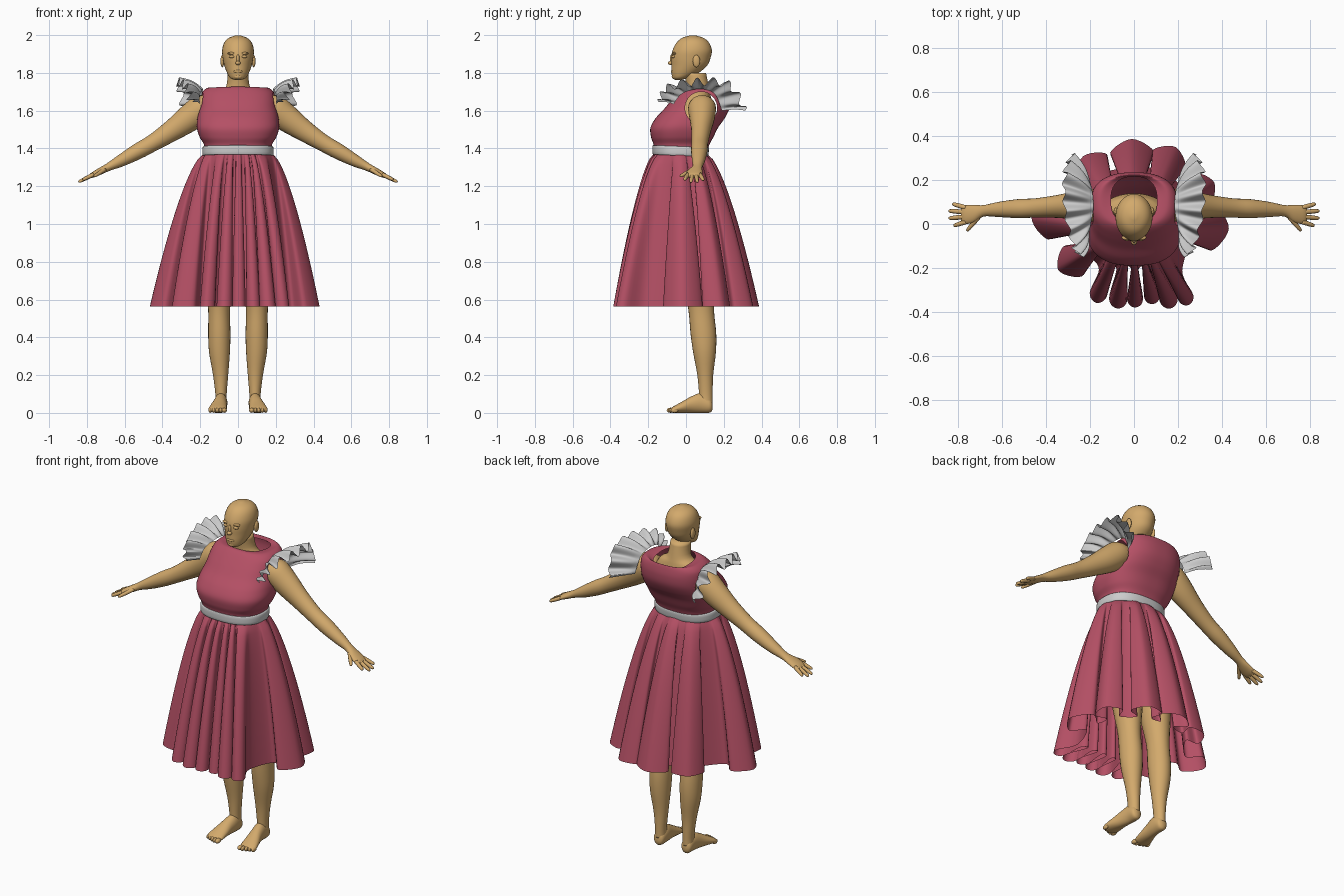
import bpy, bmesh, math
from mathutils import Vector as V

if "Cube" in bpy.data.objects:
    bpy.data.objects.remove(bpy.data.objects["Cube"])


def material(name, rgb):
    m = bpy.data.materials.new(name)
    m.diffuse_color = (*rgb, 1)
    m.use_nodes = True
    m.node_tree.nodes["Principled BSDF"].inputs["Base Color"].default_value = m.diffuse_color
    return m


SKIN = material("skin", (0.65, 0.40, 0.15))
ROSE = material("rose_cloth", (0.46, 0.08, 0.13))
X, Y, Z = V((1, 0, 0)), V((0, 1, 0)), V((0, 0, 1))


def spline(pts, per, closed=False):
    """Catmull-Rom through tuples of any length."""
    n, out = len(pts), []
    for i in range(n if closed else n - 1):
        ids = [(i + k) % n if closed else min(max(i + k, 0), n - 1) for k in (-1, 0, 1, 2)]
        a, b, c, d = (pts[j] for j in ids)
        for s in range(per):
            t = s / per
            out.append(tuple(0.5 * (2*q + (r - p)*t + (2*p - 5*q + 4*r - w)*t*t
                       + (3*q - p - 3*r + w)*t**3) for p, q, r, w in zip(a, b, c, d)))
    return out if closed else out + [tuple(pts[-1])]


def grid(name, rows, mat=None, wrap=True, caps=False, mirror=False):
    """Skin a list of point rows into a smooth surface."""
    n = len(rows[0])
    verts = [p for row in rows for p in row]
    faces = [(i*n + j, i*n + (j+1) % n, (i+1)*n + (j+1) % n, (i+1)*n + j)
             for i in range(len(rows) - 1) for j in range(n if wrap else n - 1)]
    if caps:
        faces += [tuple(reversed(range(n))), tuple(range(len(verts) - n, len(verts)))]
    me = bpy.data.meshes.new(name)
    me.from_pydata(verts, [], faces)
    bm = bmesh.new()
    bm.from_mesh(me)
    bmesh.ops.recalc_face_normals(bm, faces=bm.faces)
    bm.to_mesh(me)
    bm.free()
    me.polygons.foreach_set("use_smooth", [True] * len(me.polygons))
    if mat:
        me.materials.append(mat)
    ob = bpy.data.objects.new(name, me)
    bpy.context.collection.objects.link(ob)
    if mirror:
        ob.modifiers.new("mirror", "MIRROR").use_clip = False
    return ob


def loft(name, rings, mat=SKIN, u=X, v=Y, n=24, per=4, power=2.0, caps=True, mirror=False):
    """Rings are (x, y, z, radius_u, radius_v, lift at +v)."""
    rows = []
    for r in spline([(*r, 0)[:6] if len(r) == 5 else r for r in rings], per):
        row = []
        for j in range(n):
            a = 2 * math.pi * j / n
            c, s = math.cos(a), math.sin(a)
            c = math.copysign(abs(c) ** (2 / power), c)
            s = math.copysign(abs(s) ** (2 / power), s)
            row.append(V(r[:3]) + u * (r[3] * c) + v * (r[4] * s) + Z * (r[5] * s))
        rows.append(row)
    return grid(name, rows, mat, caps=caps, mirror=mirror)


def blob(name, loc, size, mirror=True):
    rows = [[V(loc) + V((size[0]*math.cos(b)*math.cos(a), size[1]*math.cos(b)*math.sin(a), size[2]*math.sin(b)))
             for a in (2*math.pi*j/14 for j in range(14))]
            for b in (math.pi*(i/8 - 0.5)*0.98 for i in range(9))]
    return grid(name, rows, SKIN, caps=True, mirror=mirror)


# Head, face and torso
loft("head", [(0, -.045, 1.762, .012, .010), (0, -.030, 1.772, .040, .040), (0, -.005, 1.80, .058, .072),
              (0, .018, 1.84, .073, .095), (0, .026, 1.88, .081, .104), (0, .033, 1.92, .084, .104),
              (0, .036, 1.96, .073, .086), (0, .036, 1.985, .049, .057), (0, .036, 1.999, .010, .012)], n=32)
blob("nose", (0, -.079, 1.852), (.014, .017, .011), False)
blob("nose_bridge", (0, -.073, 1.872), (.009, .013, .028), False)
blob("lips", (0, -.069, 1.808), (.025, .012, .009), False)
blob("chin", (0, -.060, 1.780), (.024, .016, .014), False)
blob("eye", (.032, -.066, 1.886), (.016, .011, .008))
blob("brow", (.033, -.062, 1.903), (.024, .012, .007))
blob("ear", (.083, .055, 1.862), (.010, .020, .033))
loft("torso", [(0, .04, .88, .12, .09), (0, .03, 1.0, .165, .125), (0, .0, 1.15, .17, .13),
               (0, -.03, 1.375, .165, .125), (0, -.02, 1.50, .19, .145), (0, .03, 1.60, .17, .11),
               (0, .06, 1.68, .12, .07), (0, .062, 1.72, .066, .06), (0, .048, 1.80, .054, .058)], n=32)

# Arms, palms and fingers
ARM_V = V((.48, 0, .88))
loft("arm", [(.13, .085, 1.635, .06, .05), (.19, .085, 1.612, .074, .075), (.26, .085, 1.56, .066, .072),
             (.35, .08, 1.495, .052, .057), (.45, .073, 1.430, .044, .045), (.53, .07, 1.385, .043, .042),
             (.62, .066, 1.335, .034, .032), (.685, .06, 1.302, .026, .021), (.73, .047, 1.279, .040, .018),
             (.77, .043, 1.259, .043, .014), (.785, .043, 1.251, .034, .008)], u=Y, v=ARM_V, mirror=True)
fingers = {"index": ((.765, .010, 1.262), (.822, -.008, 1.234)), "middle": ((.77, .033, 1.259), (.845, .026, 1.222)),
           "ring": ((.77, .054, 1.259), (.845, .060, 1.222)), "little": ((.765, .074, 1.262), (.828, .092, 1.232)),
           "thumb": ((.705, .035, 1.288), (.762, -.032, 1.252))}
for key, (a, b) in fingers.items():
    a, b = V(a), V(b)
    d = (b - a).normalized()
    side = d.cross(ARM_V).normalized()
    loft(key + "_finger", [(*a.lerp(b, t), r, r) for t, r in ((0, .011), (.5, .0105), (.9, .008), (1, .002))],
         u=side, v=side.cross(d), n=10, per=3, mirror=True)

# Legs, feet and toes
loft("leg", [(.09, .105, .05, .030, .036), (.09, .105, .10, .030, .036), (.092, .102, .20, .040, .042),
             (.098, .098, .32, .055, .060), (.099, .092, .42, .059, .068), (.100, .080, .55, .058, .068),
             (.098, .065, .70, .075, .085), (.095, .05, .85, .088, .100), (.09, .04, .98, .085, .105)], mirror=True)
loft("foot", [(.09, .141, .035, .010, .013), (.09, .128, .040, .030, .038), (.09, .08, .052, .034, .052),
              (.096, .03, .044, .037, .044), (.104, -.02, .030, .045, .030), (.109, -.06, .019, .048, .019),
              (.110, -.078, .015, .036, .012)], u=X, v=Z, mirror=True)
for i in range(5):
    blob(f"toe_{i + 1}", (.073 + i*.0185, -.082 + .007*max(i - 1, 0), .014), (.014 if i == 0 else .0095, .021, .0135))

# Bodice, with armholes cut out and their rims trued to an ellipse
bodice = loft("bodice", [(0, -.03, 1.375, .178, .140), (0, -.024, 1.42, .180, .148), (0, -.020, 1.46, .203, .165),
                         (0, -.009, 1.51, .218, .179), (0, .022, 1.56, .215, .183), (0, .057, 1.61, .206, .172),
                         (0, .080, 1.66, .200, .155), (0, .095, 1.70, .188, .135), (0, .103, 1.722, .155, .119),
                         (0, .108, 1.715, .105, .107, -.012)], ROSE, n=112, per=7, power=2.5, caps=False)
HOLE = V((0, .080, 1.615))
HR = (.085, .085)
bm = bmesh.new()
bm.from_mesh(bodice.data)


def hole_dist(p):
    return math.hypot((p.y - HOLE.y) / HR[0], (p.z - HOLE.z) / HR[1])


cut = [f for f in bm.faces if abs(f.calc_center_median().x) > .13 and hole_dist(f.calc_center_median()) < 1]
bmesh.ops.delete(bm, geom=cut, context="FACES")
for vert in bm.verts:
    if vert.is_boundary and abs(vert.co.x) > .125 and vert.co.z > 1.45:
        k = hole_dist(vert.co)
        vert.co.y = HOLE.y + (vert.co.y - HOLE.y) / k
        vert.co.z = HOLE.z + (vert.co.z - HOLE.z) / k
bm.to_mesh(bodice.data)
bm.free()

# Waistband
loft("waistband", [(0, -.03, 1.362, .180, .140, -.006), (0, -.03, 1.366, .188, .147, -.006),
                   (0, -.028, 1.406, .187, .150, -.006), (0, -.028, 1.411, .178, .145, -.006)],
     None, n=64, per=3, power=2.4, caps=False)

# Skirt: looped folds (tip x, tip y, half width, depth, direction bias), anticlockwise from front left
folds = [(-.17, -.36, .040, .15, .4), (-.075, -.385, .042, .18, .4), (.005, -.38, .036, .17, .4),
         (.085, -.365, .036, .16, .4), (.165, -.385, .042, .18, .4), (.245, -.37, .036, .16, .4),
         (.432, -.02, .105, .15, 1), (.365, .19, .080, .12, 1), (.19, .35, .085, .12, 1),
         (-.01, .387, .100, .12, 1), (-.23, .31, .090, .11, 1), (-.467, .03, .095, .16, 1),
         (-.345, -.21, .080, .15, 1)]
ctrl, angles = [], []
for tx, ty, w, depth, k in folds:
    d = V((tx * k, ty)).normalized()
    p, tip = V((-d.y, d.x)), V((tx, ty))
    side = tip - d * min(w, depth * .5)
    neck = tip - d * depth
    ctrl += [tuple(q) for q in (neck - p*w*.45, side - p*w, tip, side + p*w, neck + p*w*.45)]
    a = math.atan2(ty + .03, tx)
    while angles and a < angles[-1]:
        a += 2 * math.pi
    angles.append(a)
PER = 6
hem = spline(ctrl, PER, True)


def waist(s):
    pos = s / (5 * PER) - .4
    i = math.floor(pos)
    n = len(angles)
    full = [angles[j % n] + 2 * math.pi * (j // n) for j in (i, i + 1)]
    a = full[0] + (full[1] - full[0]) * (pos - i)
    return V((.182 * math.cos(a), -.03 + .141 * math.sin(a)))


rows = []
for i in range(29):
    t = i / 28
    row = []
    for s, h in enumerate(hem):
        xy = waist(s).lerp(V(h), t ** .66)
        row.append((xy.x, xy.y, 1.372 - .81 * t))
    rows.append(row)
grid("skirt", rows, ROSE)

# Shoulder ruffles: a pleated fan between the armhole seam and a wide outer arc
inner = spline([(.205, -.065, 1.635), (.20, -.02, 1.69), (.185, .07, 1.715), (.19, .15, 1.69), (.20, .19, 1.60)], 30)
outer = spline([(.245, -.145, 1.645), (.275, -.10, 1.72), (.315, .06, 1.752), (.315, .23, 1.735), (.285, .315, 1.60)], 30)
rows = []
for i, (a, b) in enumerate(zip(inner, outer)):
    a, b, j = V(a), V(b), min(i, len(outer) - 2)
    normal = (b - a).cross(V(outer[j + 1]) - V(outer[j])).normalized()
    wave = math.sin(2 * math.pi * 8.5 * i / (len(inner) - 1))
    rows.append([a.lerp(b, r) + normal * (.024 * wave * r ** .8 + .012 * math.sin(math.pi * r))
                 for r in (k / 8 for k in range(9))])
grid("shoulder_ruffle", rows, None, wrap=False, mirror=True)
